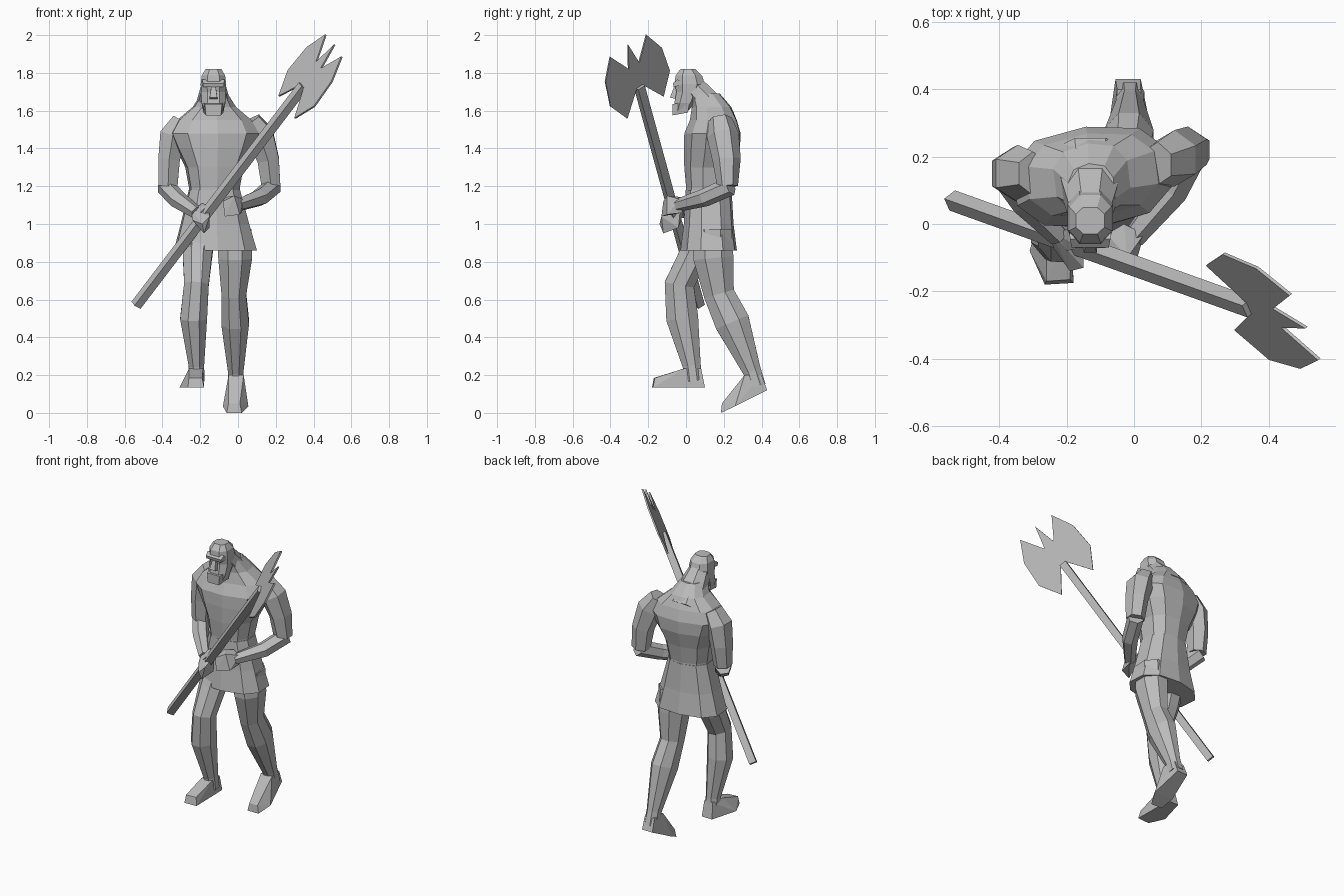
import bpy, bmesh
from math import cos, sin, pi
from mathutils import Vector, Matrix

default_cube = bpy.data.objects.get("Cube")
if default_cube:
    bpy.data.objects.remove(default_cube, do_unlink=True)

# One stone-grey material for everything
stone = bpy.data.materials.new("stone grey")
stone.use_nodes = True
GREY = (0.5, 0.5, 0.5, 1)
stone.diffuse_color = GREY
stone.node_tree.nodes["Principled BSDF"].inputs["Base Color"].default_value = GREY


def finish(name, bm):
    """Turn a bmesh into a flat-shaded object."""
    bmesh.ops.recalc_face_normals(bm, faces=bm.faces)
    mesh = bpy.data.meshes.new(name)
    bm.to_mesh(mesh)
    bm.free()
    mesh.materials.append(stone)
    obj = bpy.data.objects.new(name, mesh)
    bpy.context.collection.objects.link(obj)
    return obj


def skin(name, rings):
    """Bridge equal rings of points and cap both ends."""
    bm = bmesh.new()
    loops = [[bm.verts.new(p) for p in ring] for ring in rings]
    for low, high in zip(loops, loops[1:]):
        for i in range(len(low)):
            j = (i + 1) % len(low)
            bm.faces.new((low[i], low[j], high[j], high[i]))
    bm.faces.new(loops[0])
    bm.faces.new(loops[-1])
    return finish(name, bm)


def stack(name, levels, sides=10, yaw=0.0, power=0.8):
    """Horizontal rounded-box rings: centre x, y, z, half width, half depth."""
    rings = []
    for x, y, z, rx, ry in levels:
        ring = []
        for i in range(sides):
            a = 2 * pi * (i + 0.5) / sides
            c, s = cos(a), sin(a)
            p = Vector((rx * abs(c) ** power * (1 if c > 0 else -1),
                        ry * abs(s) ** power * (1 if s > 0 else -1), 0))
            ring.append(Matrix.Rotation(yaw, 3, 'Z') @ p + Vector((x, y, z)))
        rings.append(ring)
    return skin(name, rings)


def limb(name, stations, sides=6):
    """Rings square to a path: centre x, y, z, half width, half depth."""
    centres = [Vector(s[:3]) for s in stations]
    rings = []
    for k, s in enumerate(stations):
        along = centres[min(k + 1, len(centres) - 1)] - centres[max(k - 1, 0)]
        along.normalize()
        across = Vector((1, 0, 0))
        across = (across - along * across.dot(along)).normalized()
        depth = along.cross(across)
        angles = [2 * pi * (i + 0.5) / sides for i in range(sides)]
        rings.append([centres[k] + across * s[3] * cos(a) * 1.1 + depth * s[4] * sin(a)
                      for a in angles])
    return skin(name, rings)


def hull(name, points):
    """Faceted convex solid around a few points."""
    bm = bmesh.new()
    for p in points:
        bm.verts.new(p)
    bmesh.ops.convex_hull(bm, input=bm.verts)
    return finish(name, bm)


def mirrored(cx, points):
    """Points given as half width, y, z on both sides of cx."""
    return [(cx + side * w, y, z) for w, y, z in points for side in (-1, 1)]


# Torso and tunic skirt, the left shoulder turned back
MID = -0.125
stack("torso", [
    (MID, .12, 1.12, .135, .12), (MID, .12, 1.19, .135, .12),
    (MID, .125, 1.30, .155, .135), (MID, .137, 1.40, .205, .15),
    (MID, .14, 1.48, .24, .15), (MID, .145, 1.55, .20, .125),
    (MID, .135, 1.62, .115, .105), (MID, .10, 1.69, .07, .08)], yaw=0.12)
stack("tunic_skirt", [
    (-.12, .12, .86, .225, .15), (-.122, .12, 1.0, .185, .132),
    (MID, .12, 1.18, .138, .122)], yaw=0.08)

# Neck and head
HEAD = -0.13
limb("neck", [(HEAD, .20, 1.54, .11, .08), (HEAD, .11, 1.64, .085, .08),
              (HEAD, .03, 1.73, .06, .07)], sides=8)
stack("head", [
    (HEAD, -.025, 1.60, .052, .04), (HEAD, -.005, 1.64, .066, .06),
    (HEAD, .015, 1.70, .07, .07), (HEAD, .02, 1.74, .072, .085),
    (HEAD, .015, 1.785, .066, .075), (HEAD, .01, 1.82, .045, .042)], sides=8)
hull("brow", mirrored(HEAD, [(.06, -.045, 1.765), (.055, -.07, 1.745),
                             (.055, -.065, 1.725), (.065, 0, 1.74)]))
hull("nose", mirrored(HEAD, [(.01, -.06, 1.735), (.02, -.085, 1.67),
                             (.022, -.05, 1.66), (.012, -.04, 1.73)]))
hull("beard", mirrored(HEAD, [(.045, -.072, 1.635), (.04, -.072, 1.575),
                              (.052, .01, 1.59), (.065, .02, 1.65)]))

# Arms, bent towards the shaft
limb("right_upper_arm", [
    (-.30, .15, 1.55, .05, .065), (-.345, .15, 1.47, .072, .085),
    (-.365, .15, 1.34, .06, .075), (-.37, .145, 1.20, .052, .055)])
limb("right_forearm", [
    (-.385, .16, 1.20, .045, .05), (-.32, .07, 1.13, .045, .048),
    (-.22, -.035, 1.06, .032, .035)])
limb("left_upper_arm", [
    (.07, .18, 1.55, .05, .065), (.12, .195, 1.47, .072, .085),
    (.16, .215, 1.34, .06, .075), (.175, .22, 1.20, .052, .055)])
limb("left_forearm", [
    (.185, .235, 1.20, .045, .05), (.115, .10, 1.14, .045, .048),
    (.0, -.04, 1.10, .032, .035)])

# Hands, closed around the shaft
hull("right_hand", [
    (-.25, -.02, 1.08), (-.20, .0, 1.10), (-.15, -.03, 1.08), (-.24, -.07, 1.02),
    (-.19, -.14, 1.0), (-.15, -.13, 1.04), (-.18, -.12, .95), (-.15, -.04, .98)])
hull("right_thumb", [
    (-.23, -.03, 1.08), (-.19, -.01, 1.11), (-.16, -.07, 1.10),
    (-.16, -.06, 1.07), (-.20, -.08, 1.06)])
hull("left_hand", [
    (.03, -.03, 1.13), (.02, -.02, 1.06), (-.03, .0, 1.14), (-.08, -.03, 1.14),
    (-.08, -.12, 1.12), (-.07, -.13, 1.04), (.01, -.10, 1.05), (-.02, -.10, 1.15)])

# Legs: right one forward, left one pushing off behind
limb("right_leg", [
    (-.20, .10, .97, .08, .09), (-.215, .04, .83, .076, .085),
    (-.22, -.035, .68, .064, .085), (-.235, -.02, .50, .07, .092),
    (-.22, .03, .25, .04, .052), (-.22, .04, .17, .042, .052)], sides=8)
limb("left_leg", [
    (-.02, .14, .97, .09, .11), (-.015, .145, .82, .088, .115),
    (-.022, .175, .63, .064, .088), (-.015, .245, .48, .072, .10),
    (-.012, .35, .22, .04, .052), (-.012, .375, .14, .042, .052)], sides=8)

# Feet
hull("right_foot", [
    (-.265, -.18, .135), (-.18, -.175, .135), (-.26, -.17, .185), (-.19, -.165, .185),
    (-.31, -.08, .135), (-.185, -.05, .135), (-.26, .10, .135), (-.185, .10, .135),
    (-.26, -.01, .235), (-.185, -.01, .235), (-.25, .08, .235), (-.19, .08, .235)])
hull("left_foot", [
    (-.06, .185, 0), (.02, .185, 0), (-.05, .19, .05), (.01, .19, .05),
    (-.08, .26, .035), (.055, .26, .035), (-.055, .43, .12), (.02, .43, .12),
    (-.05, .31, .20), (.03, .31, .20), (-.05, .40, .20), (.02, .40, .20)])

# Axe shaft, square in section
foot = Vector((-.54, .07, .57))
tip = Vector((.505, -.305, 1.94))
along = (tip - foot).normalized()
across = Vector((-.357, .80, .48))
across = (across - along * across.dot(along)).normalized()
normal = along.cross(across)
R = 0.022
corners = [across * a * R + normal * b * R for a, b in ((1, 1), (-1, 1), (-1, -1), (1, -1))]
skin("axe_shaft", [[p + c for c in corners] for p in (foot, tip - along * .27)])

# Double-bladed axe head: one half outline, mirrored about the shaft line
half = [(-.13, .035), (.005, .12), (-.123, .186), (-.286, .196), (-.415, .12), (-.28, .025)]
outline = [(0.012, 0)] + half + [(u, -v) for u, v in reversed(half)]
skin("axe_head", [[tip + along * u + across * v + normal * t for u, v in outline]
                  for t in (-.005, .005)])
